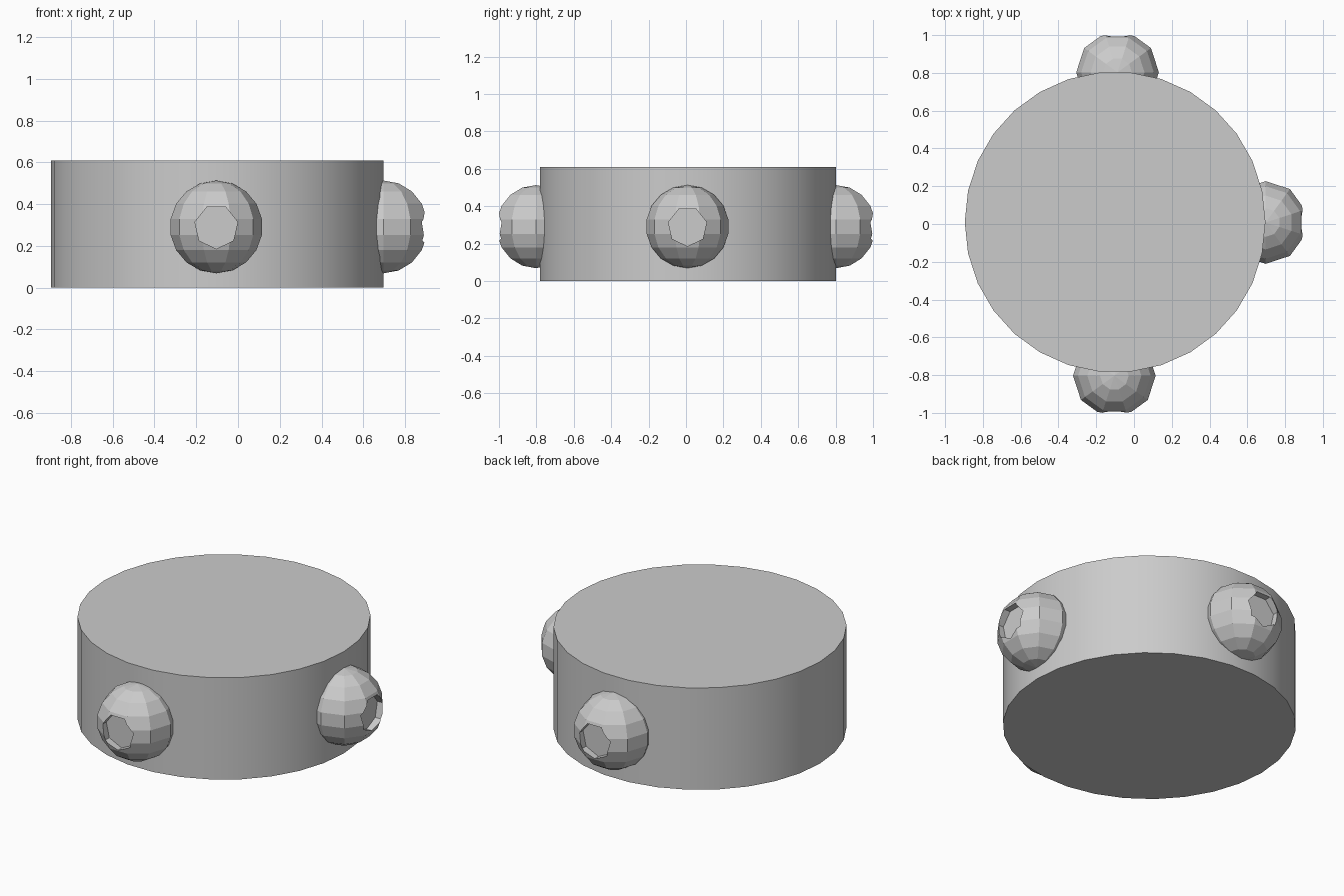
import bpy, bmesh
from math import radians, cos, sin, pi, atan2
from mathutils import Matrix

if "Cube" in bpy.data.objects:
    bpy.data.objects.remove(bpy.data.objects["Cube"])


def add_object(name, bm, matrix=Matrix.Identity(4)):
    bmesh.ops.recalc_face_normals(bm, faces=bm.faces[:])
    mesh = bpy.data.meshes.new(name)
    bm.to_mesh(mesh)
    bm.free()
    obj = bpy.data.objects.new(name, mesh)
    obj.matrix_world = matrix
    bpy.context.collection.objects.link(obj)
    return obj


# Seven-sided socket cutter along local +x, one corner pointing down
def socket_cutter(matrix, radius=0.105, floor=0.15, end=0.3):
    bm = bmesh.new()
    angles = [-pi / 2 + i * 2 * pi / 7 for i in range(7)]
    ring = [bm.verts.new((floor, radius * cos(a), radius * sin(a))) for a in angles]
    base = bm.faces.new(ring)
    out = bmesh.ops.extrude_face_region(bm, geom=[base], use_keep_orig=True)
    top = [g for g in out["geom"] if isinstance(g, bmesh.types.BMVert)]
    bmesh.ops.translate(bm, verts=top, vec=(end - floor, 0, 0))
    return add_object("socket_cutter", bm, matrix)


# Faceted ball with a socket cut into its outward side
def knob(name, x, y, heading):
    matrix = Matrix.Translation((x, y, 0.291)) @ Matrix.Rotation(radians(heading), 4, 'Z')
    bm = bmesh.new()
    bmesh.ops.create_uvsphere(bm, u_segments=10, v_segments=9, radius=0.222)
    v = next(v for v in bm.verts if v.co.xy.length > 0.05)
    turn = radians(18) - atan2(v.co.y, v.co.x)
    bmesh.ops.rotate(bm, verts=bm.verts[:], matrix=Matrix.Rotation(turn, 3, 'Z'))
    ball = add_object(name, bm, matrix)
    cutter = socket_cutter(matrix)
    mod = ball.modifiers.new("socket", 'BOOLEAN')
    mod.operation, mod.solver, mod.object = 'DIFFERENCE', 'EXACT', cutter
    bpy.context.view_layer.update()
    depsgraph = bpy.context.evaluated_depsgraph_get()
    cut_mesh = bpy.data.meshes.new_from_object(ball.evaluated_get(depsgraph))
    ball.modifiers.clear()
    ball.data = cut_mesh
    bpy.data.objects.remove(cutter)


# Round body
bpy.ops.mesh.primitive_cylinder_add(vertices=30, radius=0.796, depth=0.61,
                                    location=(-0.1, 0.01, 0.305),
                                    rotation=(0, 0, radians(90)))
body = bpy.context.object
body.name = "round_body"
bpy.ops.object.shade_smooth_by_angle(angle=radians(30))

# Knobs on the right, back and front
knob("right_knob", 0.697, 0.008, 0)
knob("back_knob", -0.087, 0.803, 90)
knob("front_knob", -0.104, -0.803, -90)
